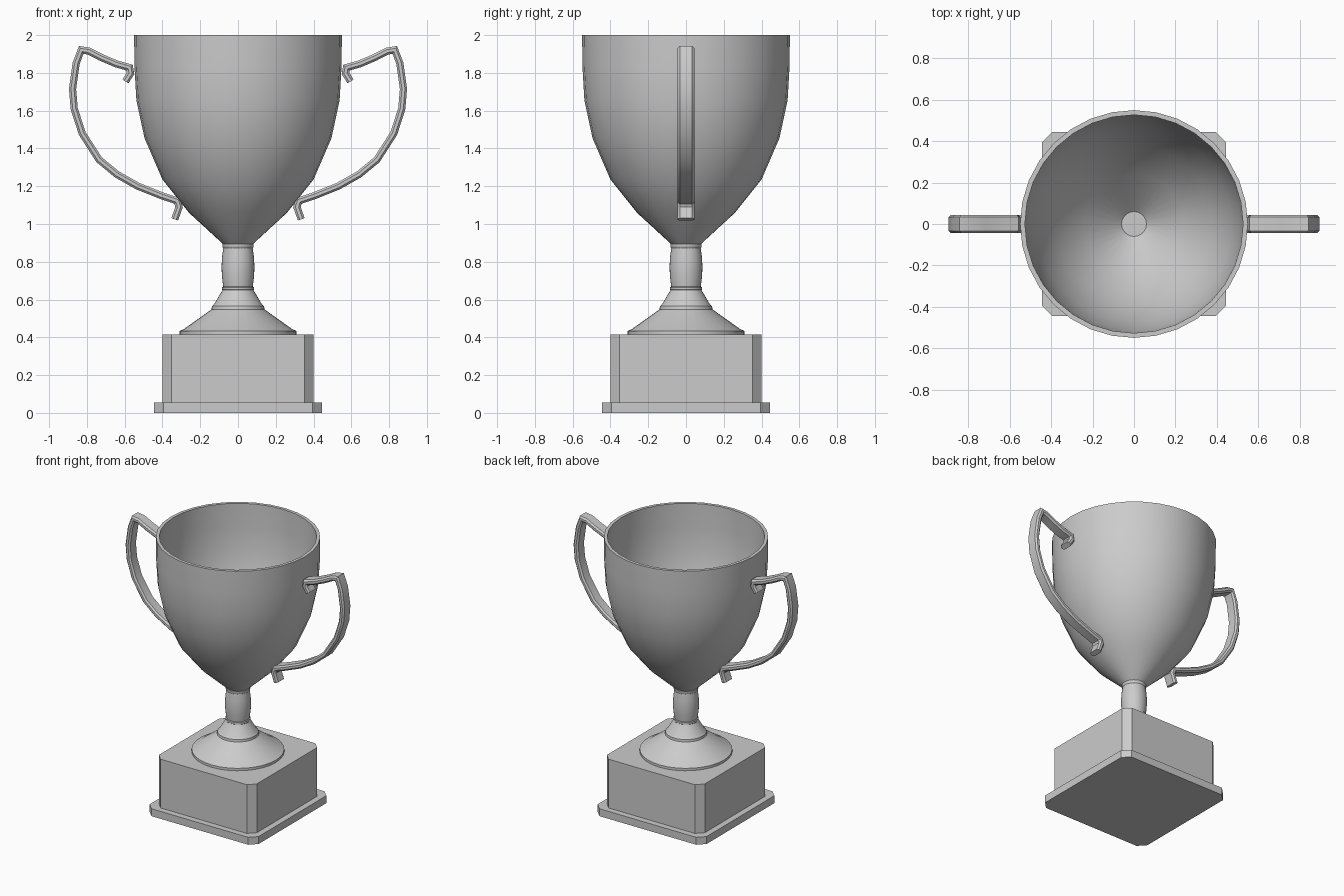
import bpy, bmesh, math
from mathutils import Vector

if "Cube" in bpy.data.objects:
    bpy.data.objects.remove(bpy.data.objects["Cube"])


def make_object(name, bm, smooth_angle=None):
    bmesh.ops.recalc_face_normals(bm, faces=bm.faces)
    mesh = bpy.data.meshes.new(name)
    bm.to_mesh(mesh)
    bm.free()
    ob = bpy.data.objects.new(name, mesh)
    bpy.context.collection.objects.link(ob)
    if smooth_angle:
        bpy.ops.object.select_all(action='DESELECT')
        ob.select_set(True)
        bpy.context.view_layer.objects.active = ob
        bpy.ops.object.shade_smooth_by_angle(angle=math.radians(smooth_angle))
    return ob


def bridge_rings(bm, rings):
    for a, b in zip(rings, rings[1:]):
        n = len(a)
        for i in range(n):
            j = (i + 1) % n
            bm.faces.new((a[i], a[j], b[j], b[i]))
    bm.faces.new(rings[0])
    bm.faces.new(rings[-1])


def lathe(name, profile, sides=32):
    bm = bmesh.new()
    rings = []
    for r, z in profile:
        rings.append([bm.verts.new((r * math.cos(2 * math.pi * i / sides),
                                    r * math.sin(2 * math.pi * i / sides), z))
                      for i in range(sides)])
    bridge_rings(bm, rings)
    return make_object(name, bm, 35)


def chamfered_slab(name, half, cut, z0, z1):
    h, c = half, half - cut
    outline = [(h, -c), (h, c), (c, h), (-c, h), (-h, c), (-h, -c), (-c, -h), (c, -h)]
    bm = bmesh.new()
    bridge_rings(bm, [[bm.verts.new((x, y, z)) for x, y in outline] for z in (z0, z1)])
    return make_object(name, bm)


# Square plinth with cut corners
chamfered_slab("base_plate", 0.445, 0.05, 0.0, 0.055)
chamfered_slab("base_block", 0.40, 0.048, 0.055, 0.415)

# Turned foot and stem
lathe("foot", [(0.31, 0.415), (0.31, 0.433), (0.285, 0.445), (0.14, 0.548),
               (0.138, 0.565), (0.125, 0.578), (0.082, 0.65)])
lathe("stem", [(0.078, 0.645), (0.084, 0.652), (0.084, 0.665), (0.078, 0.668),
               (0.085, 0.72), (0.087, 0.77), (0.085, 0.82), (0.078, 0.872),
               (0.082, 0.878), (0.082, 0.893), (0.075, 0.896)])

# Hollow bowl: outer wall up to the rim, then down the inside
lathe("bowl", [(0.075, 0.89), (0.26, 1.06), (0.40, 1.235), (0.495, 1.455),
               (0.538, 1.655), (0.548, 1.83), (0.55, 2.0),
               (0.527, 2.0), (0.525, 1.83), (0.515, 1.655), (0.472, 1.46),
               (0.38, 1.25), (0.24, 1.08), (0.06, 0.92)])

# Handle: flat bevelled strip swept along a path in the XZ plane, then mirrored
path = [(0.596, 1.755), (0.569, 1.797), (0.574, 1.828), (0.645, 1.848), (0.725, 1.882),
        (0.79, 1.915), (0.83, 1.922), (0.857, 1.85), (0.876, 1.715), (0.867, 1.61),
        (0.825, 1.48), (0.735, 1.34), (0.64, 1.262), (0.53, 1.2), (0.405, 1.15),
        (0.322, 1.122), (0.312, 1.09), (0.335, 1.025)]
w, t, c = 0.044, 0.019, 0.011
section = [(w, -t + c), (w, t - c), (w - c, t), (-w + c, t),
           (-w, t - c), (-w, -t + c), (-w + c, -t), (w - c, -t)]
points = [Vector(p) for p in path]
bm = bmesh.new()
rings = []
for i, p in enumerate(points):
    d_in = (p - points[max(i - 1, 0)]).normalized()
    d_out = (points[min(i + 1, len(points) - 1)] - p).normalized()
    tangent = (d_in + d_out).normalized()
    normal = Vector((-tangent.y, tangent.x))
    # mitre so that the strip keeps its thickness round the bends
    along = d_out if d_out.length else d_in
    mitre = min(1 / max(tangent.dot(along), 0.1), 1.25)
    rings.append([bm.verts.new((p.x + normal.x * n * mitre, y, p.y + normal.y * n * mitre))
                  for y, n in section])
bridge_rings(bm, rings)
handles = make_object("handles", bm, 30)
handles.modifiers.new("mirror", 'MIRROR').use_axis[0] = True
